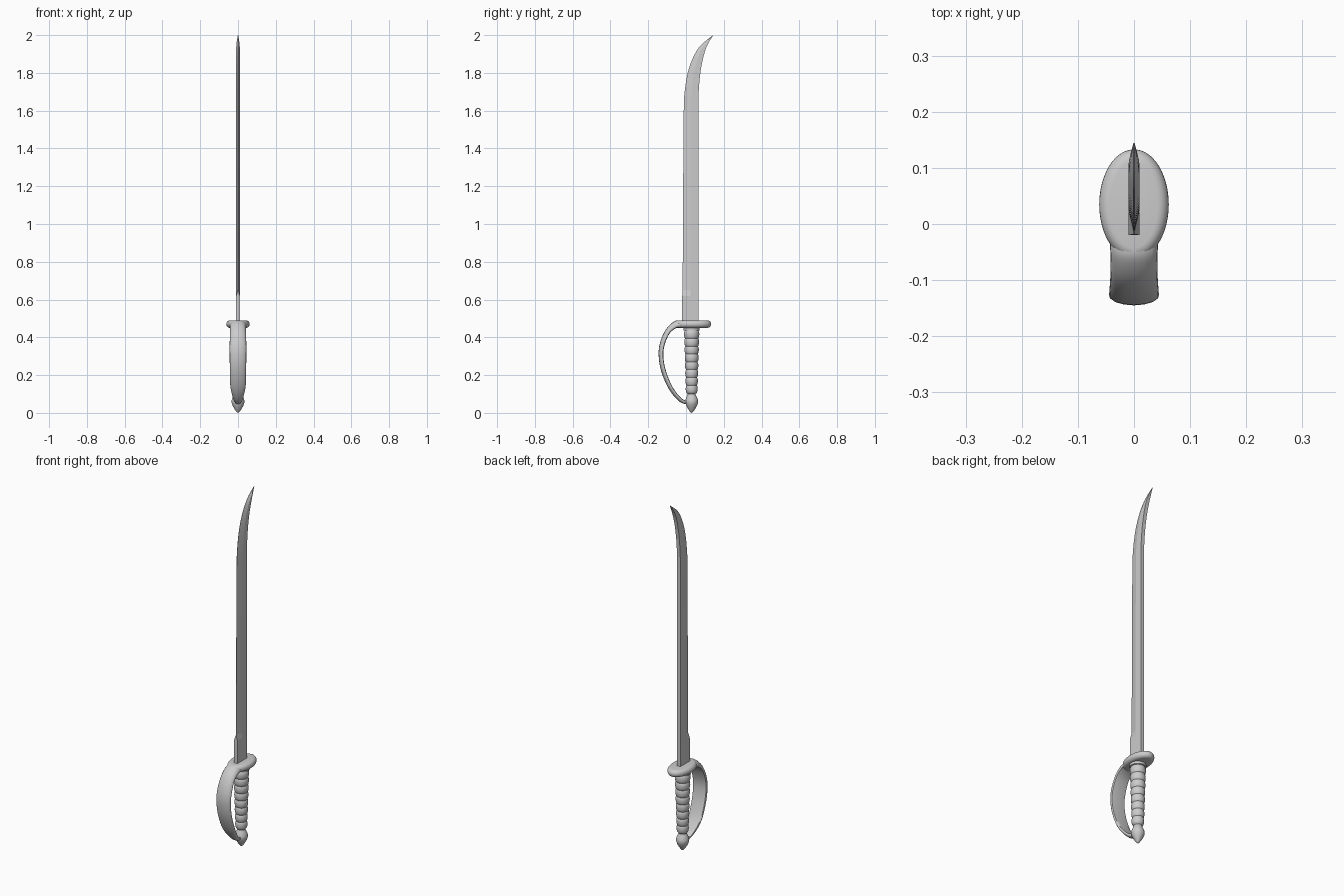
import bpy, bmesh, math

if "Cube" in bpy.data.objects:
    bpy.data.objects.remove(bpy.data.objects["Cube"])

GY = 0.03  # grip axis in y


def loft(name, rings, angle=35):
    """Skin closed rings of equal point count and cap both ends."""
    bm = bmesh.new()
    vs = [[bm.verts.new(p) for p in r] for r in rings]
    n = len(vs[0])
    for a, b in zip(vs, vs[1:]):
        for i in range(n):
            j = (i + 1) % n
            bm.faces.new((a[i], a[j], b[j], b[i]))
    bm.faces.new(vs[0][::-1])
    bm.faces.new(vs[-1])
    bmesh.ops.remove_doubles(bm, verts=bm.verts, dist=1e-5)
    bmesh.ops.recalc_face_normals(bm, faces=bm.faces)
    me = bpy.data.meshes.new(name)
    bm.to_mesh(me)
    bm.free()
    ob = bpy.data.objects.new(name, me)
    bpy.context.collection.objects.link(ob)
    bpy.ops.object.select_all(action='DESELECT')
    bpy.context.view_layer.objects.active = ob
    ob.select_set(True)
    bpy.ops.object.shade_smooth_by_angle(angle=math.radians(angle))
    return ob


def ellipse(rx, ry, cy, z, n=32):
    return [(rx * math.cos(2 * math.pi * i / n),
             cy + ry * math.sin(2 * math.pi * i / n), z) for i in range(n)]


def lathe(name, profile, angle=35):
    return loft(name, [ellipse(max(r, 1e-4), max(r, 1e-4), GY, z) for z, r in profile], angle)


def spline(pts, steps):
    """Catmull-Rom through points of any dimension."""
    out = []
    p = [pts[0]] + pts + [pts[-1]]
    for k in range(1, len(p) - 2):
        for s in range(steps):
            t = s / steps
            out.append(tuple(0.5 * (2 * b + (c - a) * t + (2 * a - 5 * b + 4 * c - d) * t * t
                                    + (3 * b - a - 3 * c + d) * t ** 3)
                             for a, b, c, d in zip(*p[k - 1:k + 3])))
    return out + [pts[-1]]


# Blade: (edge y, back y, z, half thickness), sharp edge towards -y
T = 0.01


def blade_ring(e, b, z, t, edge_t, shoulder):
    m = e + (b - e) * shoulder
    return [(-edge_t, e, z), (edge_t, e, z), (t, m, z), (t, b, z), (-t, b, z), (-t, m, z)]


rings = [blade_ring(-0.02, 0.065, z, T, T, 0.5) for z in (0.46, 0.62)]
rings.append(blade_ring(-0.018, 0.065, 0.65, T, 0.0005, 0.5))
stations = [(-0.015, 0.065, 1.2, T), (-0.012, 0.065, 1.6, T), (-0.007, 0.067, 1.7, T),
            (0.009, 0.076, 1.8, T), (0.037, 0.091, 1.88, T), (0.077, 0.112, 1.945, 0.009),
            (0.144, 0.1445, 2.0, 0.001)]
rings += [blade_ring(e, b, z, t, 0.0005, 0.5) for e, b, z, t in spline(stations, 4)]
loft("blade", rings, 8)

# Guard: oval disc with rounded rim
rim = [(0.02 * (1 - math.cos(a)), 0.02 * math.sin(a))
       for a in [math.radians(-90 + 18 * i) for i in range(11)]]
loft("guard", [ellipse(0.062 - d, 0.098 - d, 0.035, 0.47 + h, 48) for d, h in rim])

# Grip: stacked swelling rings, tapering towards the pommel
grip = [(0.10, 0.02)]
N, Z0, Z1 = 8, 0.105, 0.435
for k in range(N):
    for i in range(9):
        f = i / 8
        z = Z0 + (Z1 - Z0) * (k + f) / N
        base = 0.026 + 0.010 * (k + f) / N
        grip.append((z, base + 0.005 * math.sin(math.pi * f) ** 0.6 if 0 < i < 8 else base))
grip += [(0.437, 0.042), (0.455, 0.042)]
lathe("grip", grip)

# Pommel: bulb with a pointed end cap
lathe("pommel", spline([(0.0, 0.0), (0.006, 0.008), (0.02, 0.018), (0.04, 0.029), (0.06, 0.034),
                        (0.08, 0.029), (0.097, 0.021), (0.11, 0.022)], 3), 50)

# Knuckle bow: (outer y, z, inner y, z, half width)
path = [(-0.03, 0.490, -0.02, 0.452, 0.044), (-0.062, 0.485, -0.05, 0.45, 0.042),
        (-0.105, 0.444, -0.087, 0.42, 0.042), (-0.135, 0.38, -0.113, 0.36, 0.044),
        (-0.145, 0.31, -0.12, 0.30, 0.044), (-0.131, 0.22, -0.107, 0.225, 0.043),
        (-0.09, 0.125, -0.073, 0.14, 0.040), (-0.035, 0.06, -0.024, 0.077, 0.024),
        (0.015, 0.043, 0.015, 0.062, 0.012)]
half = [(1.0, 0.3), (0.97, 0.5), (0.75, 0.77), (0.4, 0.94)]
section = half + [(0, 1)] + [(-u, v) for u, v in reversed(half)] \
    + [(-0.92, 0.08), (-0.5, 0), (0.5, 0), (0.92, 0.08)]
loft("knuckle_bow", [[(u * w, iy + (oy - iy) * v, iz + (oz - iz) * v) for u, v in section]
                     for oy, oz, iy, iz, w in spline(path, 5)], 50)
